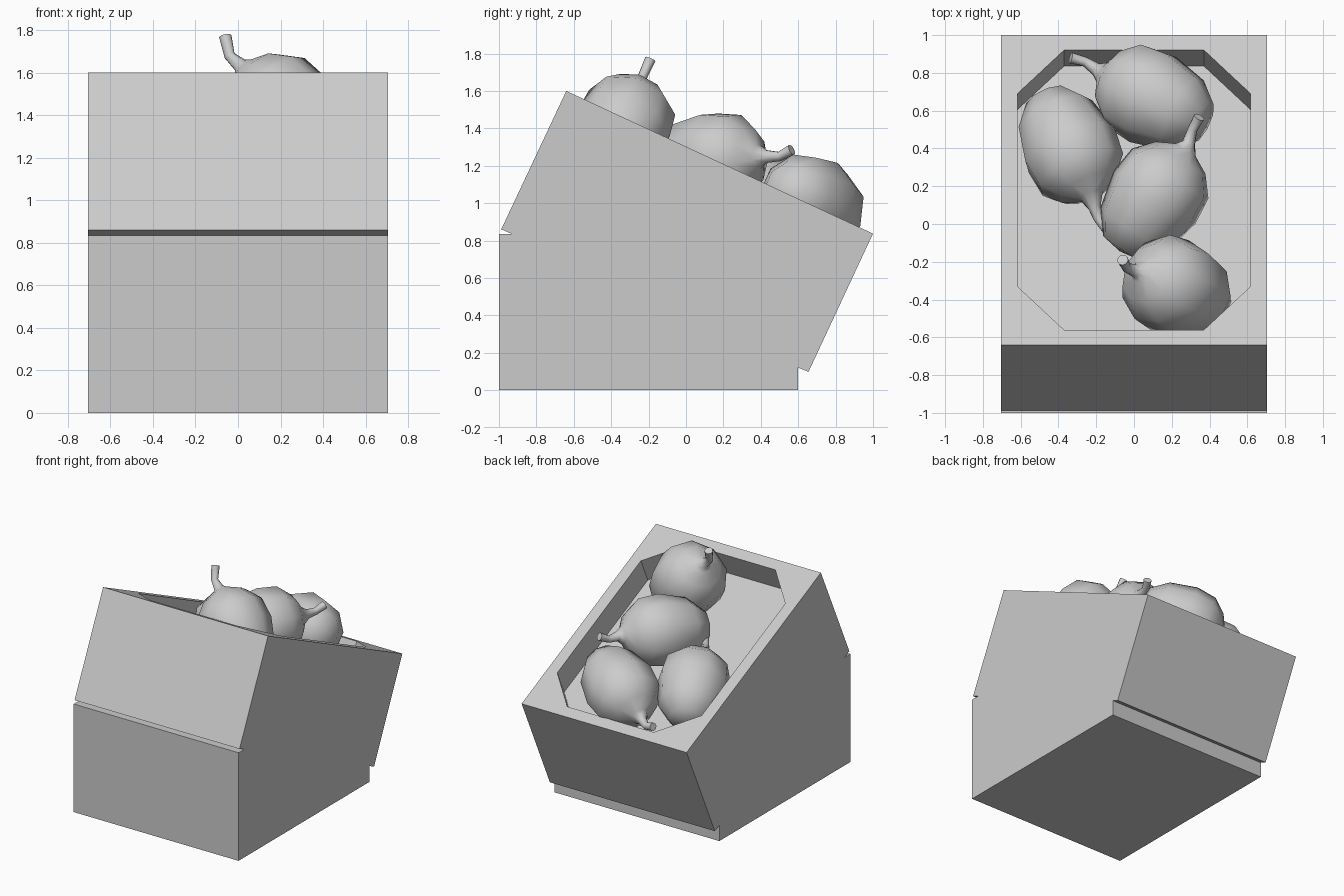
import bpy, bmesh, math
from mathutils import Vector, Matrix

if "Cube" in bpy.data.objects:
    bpy.data.objects.remove(bpy.data.objects["Cube"])


def finish(name, bm):
    bmesh.ops.recalc_face_normals(bm, faces=bm.faces)
    me = bpy.data.meshes.new(name)
    bm.to_mesh(me)
    bm.free()
    ob = bpy.data.objects.new(name, me)
    bpy.context.collection.objects.link(ob)
    return ob


def extrude(bm, pts, vec):
    face = bm.faces.new([bm.verts.new(p) for p in pts])
    res = bmesh.ops.extrude_face_region(bm, geom=[face])
    verts = [g for g in res["geom"] if isinstance(g, bmesh.types.BMVert)]
    bmesh.ops.translate(bm, verts=verts, vec=vec)
    bm.normal_update()


# Crate: side profile of an upright base carrying a tilted bin
W = 0.705
profile = [(-1, 0), (0.6, 0), (0.6, 0.12), (0.655, 0.098), (1, 0.837), (-0.64, 1.6),
           (-0.988, 0.86), (-0.93, 0.835), (-1, 0.835)]
bm = bmesh.new()
extrude(bm, [(-W, y, z) for y, z in profile], (2 * W, 0, 0))
crate = finish("display_crate", bm)

# Octagonal recess cut square to the sloping top
tilt = Matrix.Translation((0, 0.18, 1.2185)) @ Matrix.Rotation(-math.radians(25), 4, 'X')
octagon = [(0.617, 0.563), (0.37, 0.817), (-0.37, 0.817), (-0.617, 0.563)]
octagon += [(-x, -y) for x, y in octagon]
bm = bmesh.new()
extrude(bm, [(x, y, -0.2) for x, y in octagon], (0, 0, 0.4))
cutter = finish("recess_cutter", bm)
cutter.matrix_world = tilt
cutter.hide_render = True
mod = crate.modifiers.new("recess", 'BOOLEAN')
mod.object = cutter
mod.solver = 'EXACT'
bpy.context.view_layer.update()
bpy.context.view_layer.objects.active = crate
bpy.ops.object.modifier_apply(modifier=mod.name)
bpy.data.objects.remove(cutter, do_unlink=True)

# Fruit: body rings along an axis, narrowing into a bent stem
BODY = [(-0.32, 0.12), (-0.2, 0.215), (0.0, 0.262), (0.15, 0.245),
        (0.25, 0.16), (0.3, 0.065)]
SIDES = 9


def fruit(name, centre, neck, stem, roll=0.0):
    centre = Vector(centre)
    axis = (Vector(neck) - centre).normalized()
    rings = [(centre + axis * t, r) for t, r in BODY]
    radii = [0.035, 0.026, 0.03]
    rings += [(Vector(p), r) for p, r in zip(stem, radii)]
    bm = bmesh.new()
    tangent = axis
    side = axis.orthogonal().normalized()
    loops = []
    for i, (p, r) in enumerate(rings):
        new = axis
        if i >= len(BODY):
            new = (rings[min(i + 1, len(rings) - 1)][0] - rings[i - 1][0]).normalized()
        side = tangent.rotation_difference(new) @ side
        tangent = new
        other = tangent.cross(side)
        angles = [roll + math.tau * k / SIDES for k in range(SIDES)]
        loops.append([bm.verts.new(p + r * (side * math.cos(a) + other * math.sin(a)))
                      for a in angles])
    for a, b in zip(loops, loops[1:]):
        for k in range(SIDES):
            n = (k + 1) % SIDES
            bm.faces.new((a[k], a[n], b[n], b[k]))
    bottom = bm.verts.new(centre - axis * 0.34)
    for k in range(SIDES):
        bm.faces.new((bottom, loops[0][(k + 1) % SIDES], loops[0][k]))
    bm.faces.new(loops[-1])
    ob = finish(name, bm)
    bpy.ops.object.select_all(action='DESELECT')
    ob.select_set(True)
    bpy.context.view_layer.objects.active = ob
    bpy.ops.object.shade_smooth_by_angle(angle=math.radians(60))


fruit("fruit_front", (0.22, -0.335, 1.405), (0.04, -0.25, 1.61),
      [(0.01, -0.25, 1.635), (-0.04, -0.23, 1.68), (-0.06, -0.19, 1.77)])
fruit("fruit_middle", (0.11, 0.14, 1.23), (0.26, 0.37, 1.245),
      [(0.29, 0.43, 1.25), (0.31, 0.5, 1.25), (0.345, 0.565, 1.285)], 0.2)
fruit("fruit_back", (0.09, 0.67, 0.995), (-0.15, 0.79, 0.9),
      [(-0.2, 0.82, 0.88), (-0.26, 0.86, 0.87), (-0.335, 0.88, 0.89)], 0.1)
fruit("fruit_left", (-0.34, 0.4, 1.02), (-0.22, 0.14, 1.14),
      [(-0.21, 0.09, 1.15), (-0.19, 0.03, 1.15), (-0.14, -0.03, 1.17)], 0.3)
